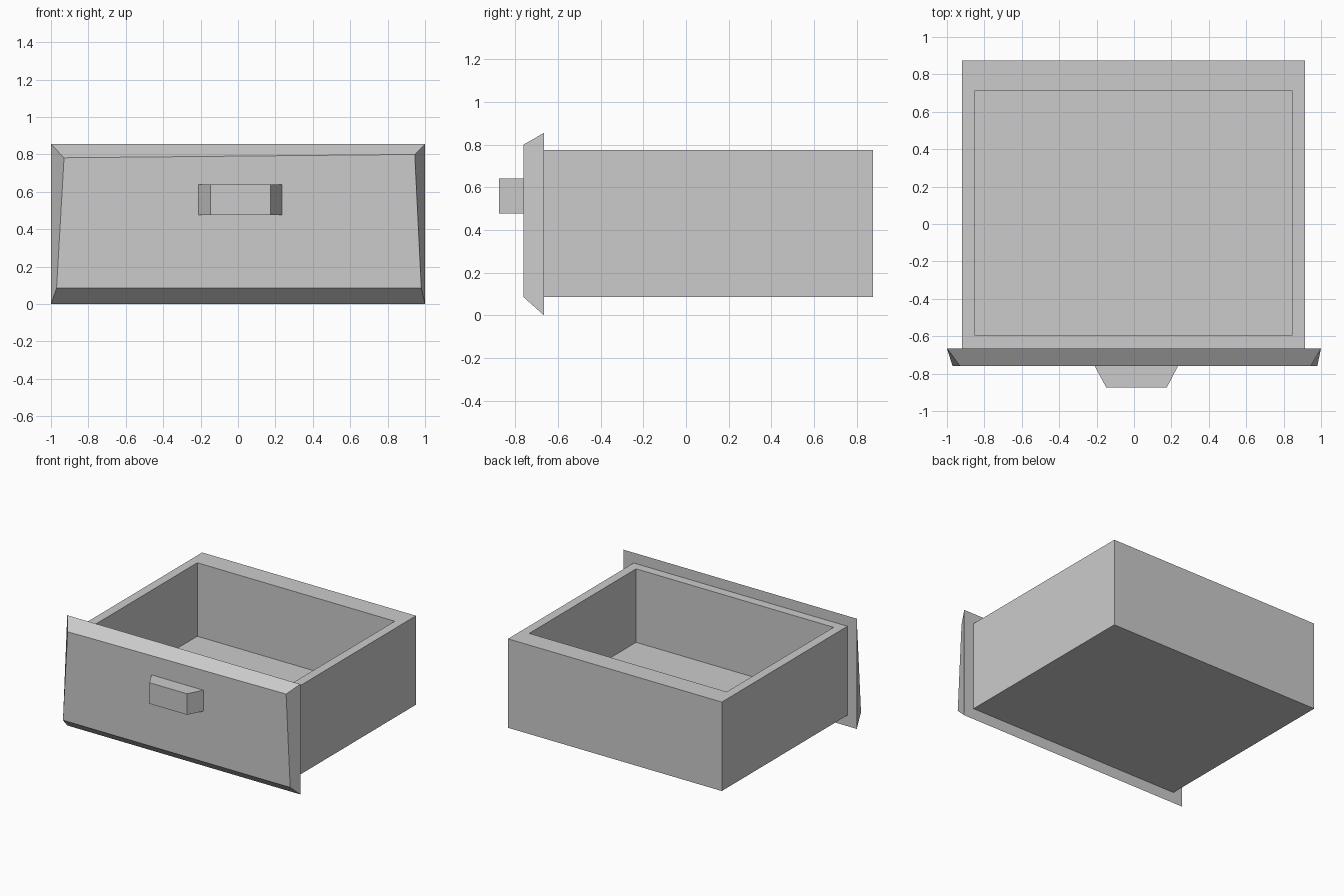
import bpy
import bmesh

cube = bpy.data.objects.get("Cube")
if cube:
    bpy.data.objects.remove(cube, do_unlink=True)

grey = bpy.data.materials.new("plain grey")
grey.use_nodes = True
grey.diffuse_color = (0.6, 0.6, 0.6, 1)
grey.node_tree.nodes["Principled BSDF"].inputs["Base Color"].default_value = (0.6, 0.6, 0.6, 1)


def flat_ring(x0, x1, y0, y1, z):
    """Horizontal rectangle."""
    return [(x0, y0, z), (x1, y0, z), (x1, y1, z), (x0, y1, z)]


def upright_ring(x0, x1, z0, z1, y):
    """Rectangle facing the front."""
    return [(x0, y, z0), (x1, y, z0), (x1, y, z1), (x0, y, z1)]


def loft(name, rings):
    """Join successive four-point rings and cap both ends."""
    bm = bmesh.new()
    loops = [[bm.verts.new(p) for p in ring] for ring in rings]
    for a, b in zip(loops, loops[1:]):
        for i in range(4):
            j = (i + 1) % 4
            bm.faces.new((a[i], a[j], b[j], b[i]))
    bm.faces.new(loops[0][::-1])
    bm.faces.new(loops[-1])
    bmesh.ops.recalc_face_normals(bm, faces=bm.faces)
    mesh = bpy.data.meshes.new(name)
    bm.to_mesh(mesh)
    bm.free()
    mesh.materials.append(grey)
    obj = bpy.data.objects.new(name, mesh)
    bpy.context.collection.objects.link(obj)
    return obj


BOTTOM, RIM, FLOOR = 0.085, 0.775, 0.205
BACK_PLANE, FRONT_PLANE = -0.665, -0.76

# Open tray: outer walls, rim, then inner walls down to the floor
outer = (-0.92, 0.915, BACK_PLANE, 0.875)
inner = (-0.85, 0.845, -0.595, 0.715)
loft("drawer_box", [
    flat_ring(*outer, BOTTOM),
    flat_ring(*outer, RIM),
    flat_ring(*inner, RIM),
    flat_ring(*inner, FLOOR),
])

# Front panel with uneven hand-cut bevels
loft("front_panel", [
    upright_ring(-1, 1, 0, 0.855, BACK_PLANE),
    [(-0.97, FRONT_PLANE, BOTTOM), (0.98, FRONT_PLANE, BOTTOM),
     (0.945, FRONT_PLANE, 0.80), (-0.93, FRONT_PLANE, 0.782)],
])

# Tapered pull
loft("handle", [
    upright_ring(-0.21, 0.235, 0.477, 0.64, FRONT_PLANE),
    upright_ring(-0.148, 0.175, 0.477, 0.64, -0.875),
])
